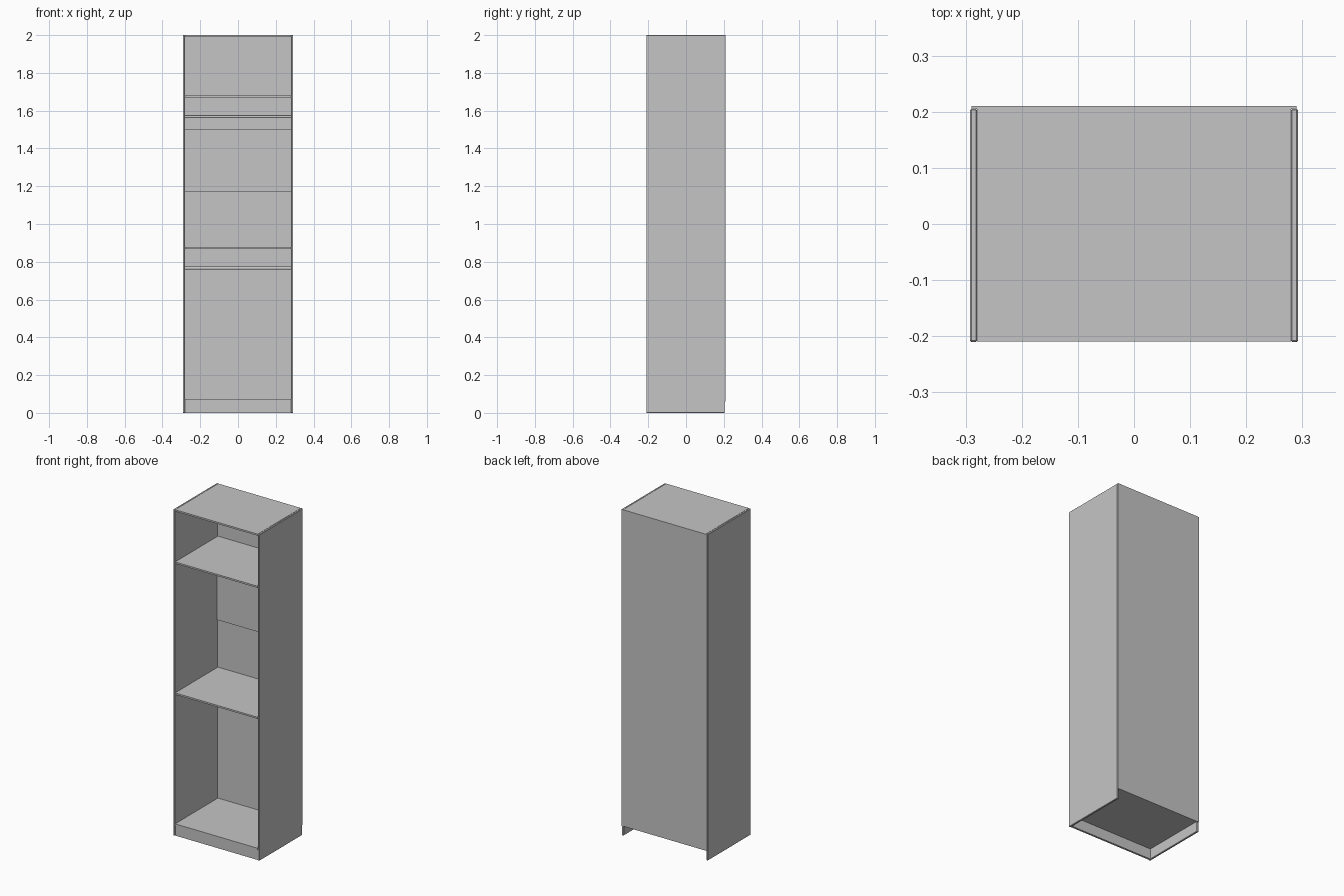
import bpy
from math import pi

cube = bpy.data.objects.get("Cube")
if cube:
    bpy.data.objects.remove(cube, do_unlink=True)

grey = bpy.data.materials.new("light_grey")
grey.use_nodes = True
colour = (0.56, 0.56, 0.56, 1)
grey.diffuse_color = colour
grey.node_tree.nodes["Principled BSDF"].inputs["Base Color"].default_value = colour

HALF_W, FRONT, BACK, T = 0.292, -0.21, 0.205, 0.012
INNER = HALF_W - T


def board(name, x, y, z, bevel=0):
    """Box spanning the given (low, high) ranges."""
    bpy.ops.mesh.primitive_cube_add(size=1)
    ob = bpy.context.object
    ob.name = name
    ob.location = [(a + b) / 2 for a, b in (x, y, z)]
    ob.scale = [b - a for a, b in (x, y, z)]
    bpy.ops.object.transform_apply(location=True, scale=True, rotation=False)
    ob.data.materials.append(grey)
    if bevel:
        mod = ob.modifiers.new("Edge", "BEVEL")
        mod.width = bevel
        mod.segments = 1
    return ob


# Side panels
for name, side in (("left_side", 1), ("right_side", -1)):
    xs = sorted((side * INNER, side * HALF_W))
    board(name, xs, (FRONT, BACK), (0, 2), 0.002)

# Top, shelves and floor between the sides
span = (-INNER, INNER)
for name, top in (("top_panel", 2), ("upper_shelf", 1.68),
                  ("middle_shelf", 0.877), ("floor_panel", 0.074)):
    board(name, span, (FRONT + 0.001, BACK), (top - 0.01, top))

# Recessed plinth
board("plinth", span, (FRONT + 0.005, FRONT + 0.017), (0, 0.064))

# Back panel with its overlapping joining strip
board("back_panel", (-HALF_W + 0.002, HALF_W - 0.002), (BACK, 0.21), (0.06, 2))
board("back_strip", span, (BACK - 0.008, BACK), (1.17, 1.5))

# Hanging rails below the two shelves
for name, z in (("upper_rail", 1.568), ("lower_rail", 0.766)):
    bpy.ops.mesh.primitive_cylinder_add(vertices=24, radius=0.008, depth=2 * INNER,
                                        location=(0, 0.015, z), rotation=(0, pi / 2, 0))
    rail = bpy.context.object
    rail.name = name
    rail.data.materials.append(grey)
    bpy.ops.object.shade_smooth_by_angle()
